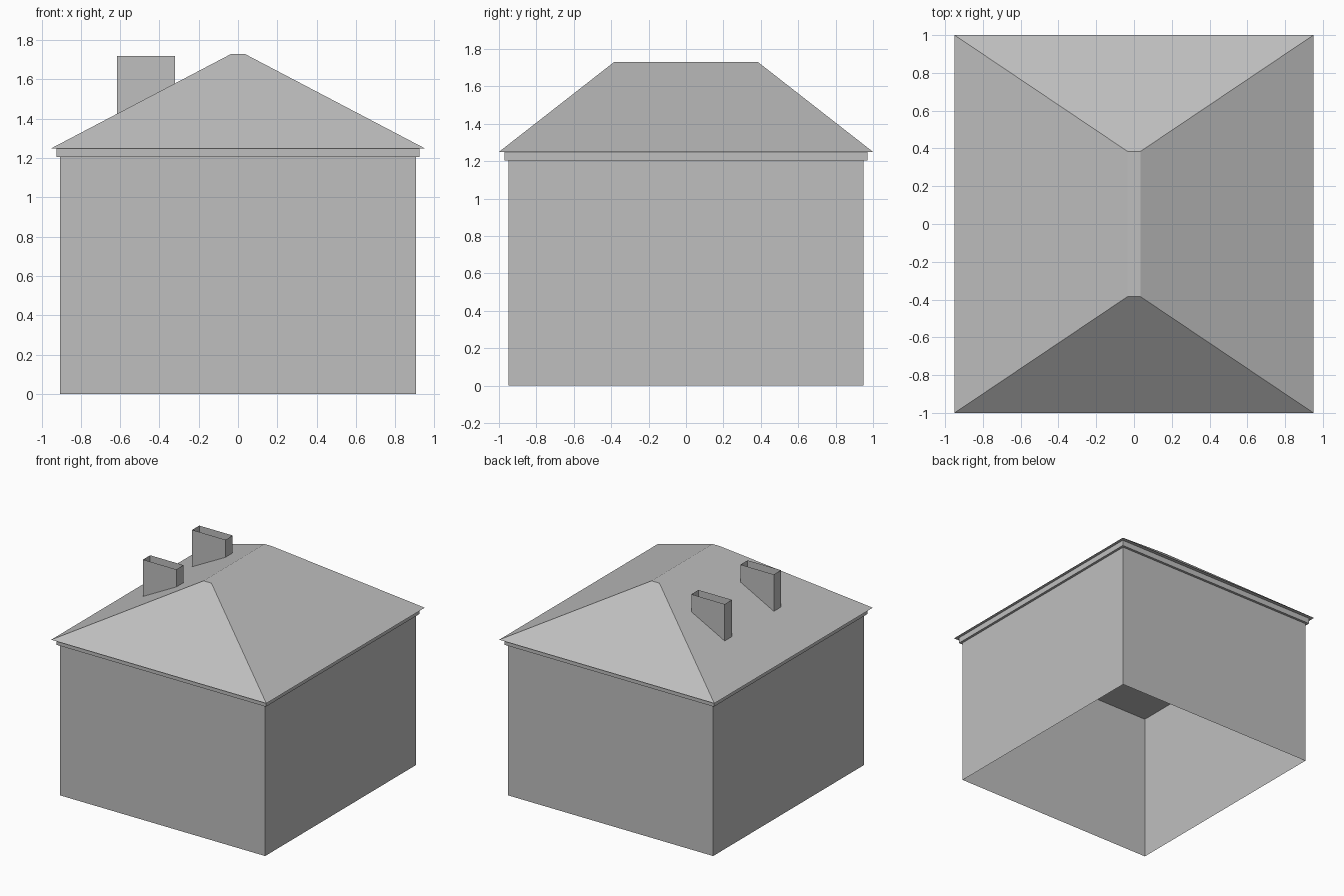
import bpy
import bmesh

cube = bpy.data.objects.get("Cube")
if cube:
    bpy.data.objects.remove(cube, do_unlink=True)

grey = bpy.data.materials.new("plain_grey")
grey.use_nodes = True
COLOUR = (0.52, 0.52, 0.52, 1)
grey.diffuse_color = COLOUR
grey.node_tree.nodes["Principled BSDF"].inputs["Base Color"].default_value = COLOUR


def rectangle(bm, x, y, z):
    """Ring of four vertices; x and y are (low, high) pairs, z maps x to height."""
    corners = ((x[0], y[0]), (x[1], y[0]), (x[1], y[1]), (x[0], y[1]))
    return [bm.verts.new((cx, cy, z(cx))) for cx, cy in corners]


def shell(name, lower, upper, floor=True, lid=True):
    """Four-sided shell between two rectangles, optionally closed at each end."""
    bm = bmesh.new()
    a, b = rectangle(bm, *lower), rectangle(bm, *upper)
    for i in range(4):
        j = (i + 1) % 4
        bm.faces.new((a[i], a[j], b[j], b[i]))
    if floor:
        bm.faces.new(a[::-1])
    if lid:
        bm.faces.new(b)
    mesh = bpy.data.meshes.new(name)
    bm.to_mesh(mesh)
    bm.free()
    mesh.materials.append(grey)
    obj = bpy.data.objects.new(name, mesh)
    bpy.context.collection.objects.link(obj)
    return obj


def level(half_x, half_y, z):
    """Centred horizontal rectangle."""
    return (-half_x, half_x), (-half_y, half_y), lambda x: z


WALL_TOP, EAVE, RIDGE = 1.205, 1.25, 1.73
ROOF_X, RIDGE_X = 0.95, 0.035

# Walls, open underneath
shell("walls", level(0.905, 0.95, 0), level(0.905, 0.95, WALL_TOP), floor=False, lid=False)

# Cornice slab, which also forms the ceiling
shell("cornice", level(0.925, 0.97, WALL_TOP), level(0.925, 0.97, EAVE))

# Hipped roof with a narrow flat ridge
shell("roof", level(ROOF_X, 1, EAVE), level(RIDGE_X, 0.385, RIDGE))


# Open chimneys, with feet following the roof slope
def roof_height(x):
    return EAVE + (x + ROOF_X) * (RIDGE - EAVE) / (ROOF_X - RIDGE_X)


CHIMNEY_X = (-0.615, -0.32)
for name, y in (("front_chimney", (-0.32, -0.23)), ("back_chimney", (0.30, 0.39))):
    shell(name, (CHIMNEY_X, y, lambda x: roof_height(x) - 0.005),
          (CHIMNEY_X, y, lambda x: 1.72), floor=False, lid=False)
